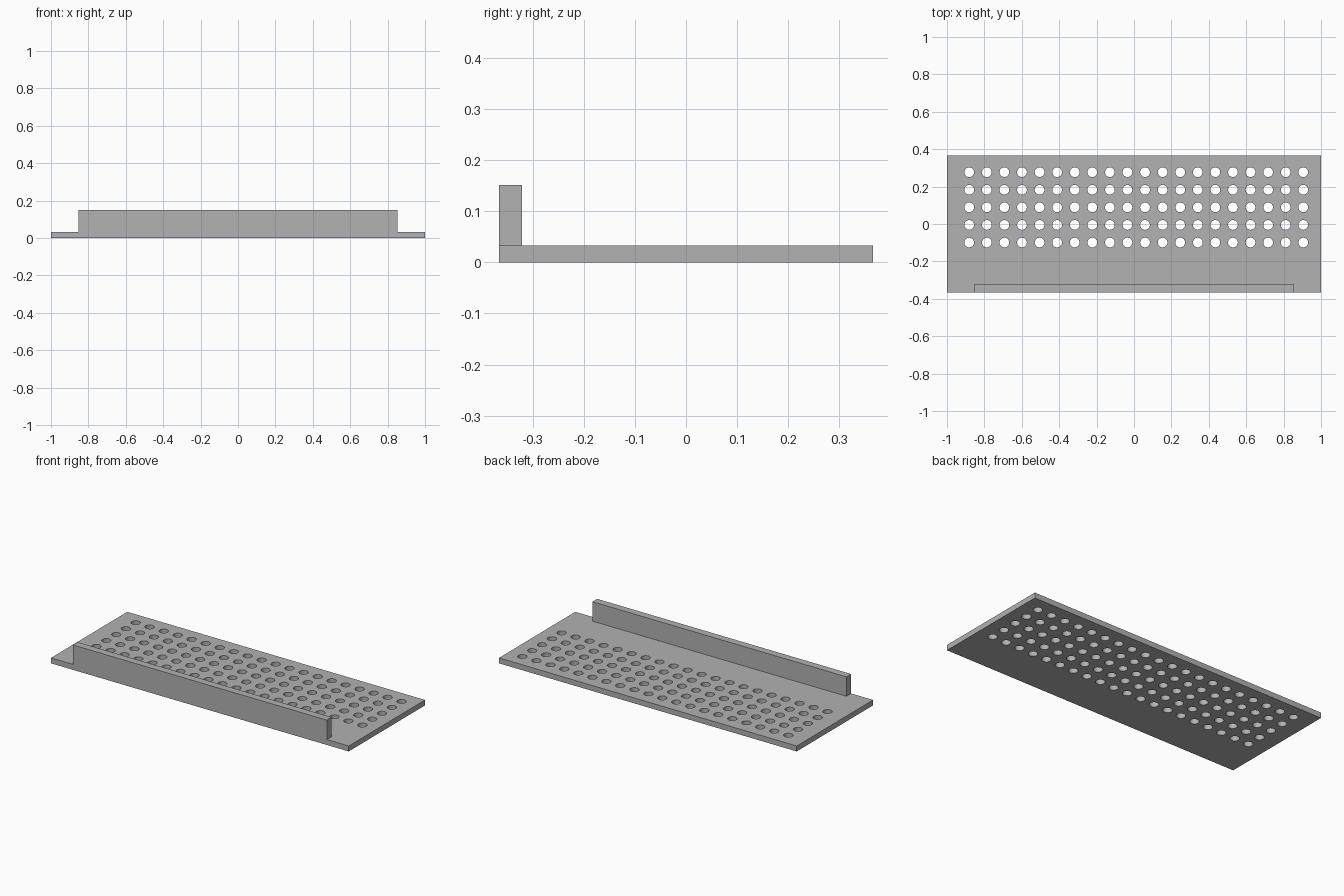
import bpy
import bmesh
import math
from mathutils import Matrix, Vector

default = bpy.data.objects.get("Cube")
if default:
    bpy.data.objects.remove(default, do_unlink=True)

grey = bpy.data.materials.new("plain grey")
grey.use_nodes = True
colour = (0.445, 0.445, 0.445, 1)
grey.diffuse_color = colour
grey.node_tree.nodes["Principled BSDF"].inputs["Base Color"].default_value = colour

HALF_DEPTH = 0.366
PLATE_TOP = 0.033
COLUMNS, ROWS = 20, 5
PITCH = 0.094
FIRST_X, FIRST_Y = -0.881, -0.099
HOLE_RADIUS = 0.026


def make_object(name, bm):
    mesh = bpy.data.meshes.new(name)
    bm.to_mesh(mesh)
    bm.free()
    mesh.materials.append(grey)
    obj = bpy.data.objects.new(name, mesh)
    bpy.context.collection.objects.link(obj)
    return obj


def box(name, low, high):
    low, high = Vector(low), Vector(high)
    bm = bmesh.new()
    place = Matrix.Translation((low + high) / 2) @ Matrix.Diagonal((*(high - low), 1))
    bmesh.ops.create_cube(bm, size=1, matrix=place)
    return make_object(name, bm)


# Base plate and the upright lip along its front edge
plate = box("perforated_plate", (-1, -HALF_DEPTH, 0), (1, HALF_DEPTH, PLATE_TOP))
lip = box("front_lip", (-0.853, -HALF_DEPTH, PLATE_TOP), (0.853, -0.321, 0.151))

# Grid of round drain holes
bm = bmesh.new()
for col in range(COLUMNS):
    for row in range(ROWS):
        centre = (FIRST_X + col * PITCH, FIRST_Y + row * PITCH, PLATE_TOP / 2)
        bmesh.ops.create_cone(bm, cap_ends=True, segments=24, radius1=HOLE_RADIUS,
                              radius2=HOLE_RADIUS, depth=0.1,
                              matrix=Matrix.Translation(centre))
cutter = make_object("hole_cutter", bm)
cutter.hide_render = True

cut = plate.modifiers.new("holes", "BOOLEAN")
cut.operation = "DIFFERENCE"
cut.solver = "EXACT"
cut.object = cutter
bpy.context.view_layer.objects.active = plate
plate.select_set(True)
bpy.ops.object.modifier_apply(modifier=cut.name)
bpy.data.objects.remove(cutter, do_unlink=True)

# Smooth hole walls, crisp plate edges
bpy.ops.object.shade_smooth_by_angle(angle=math.radians(30))
